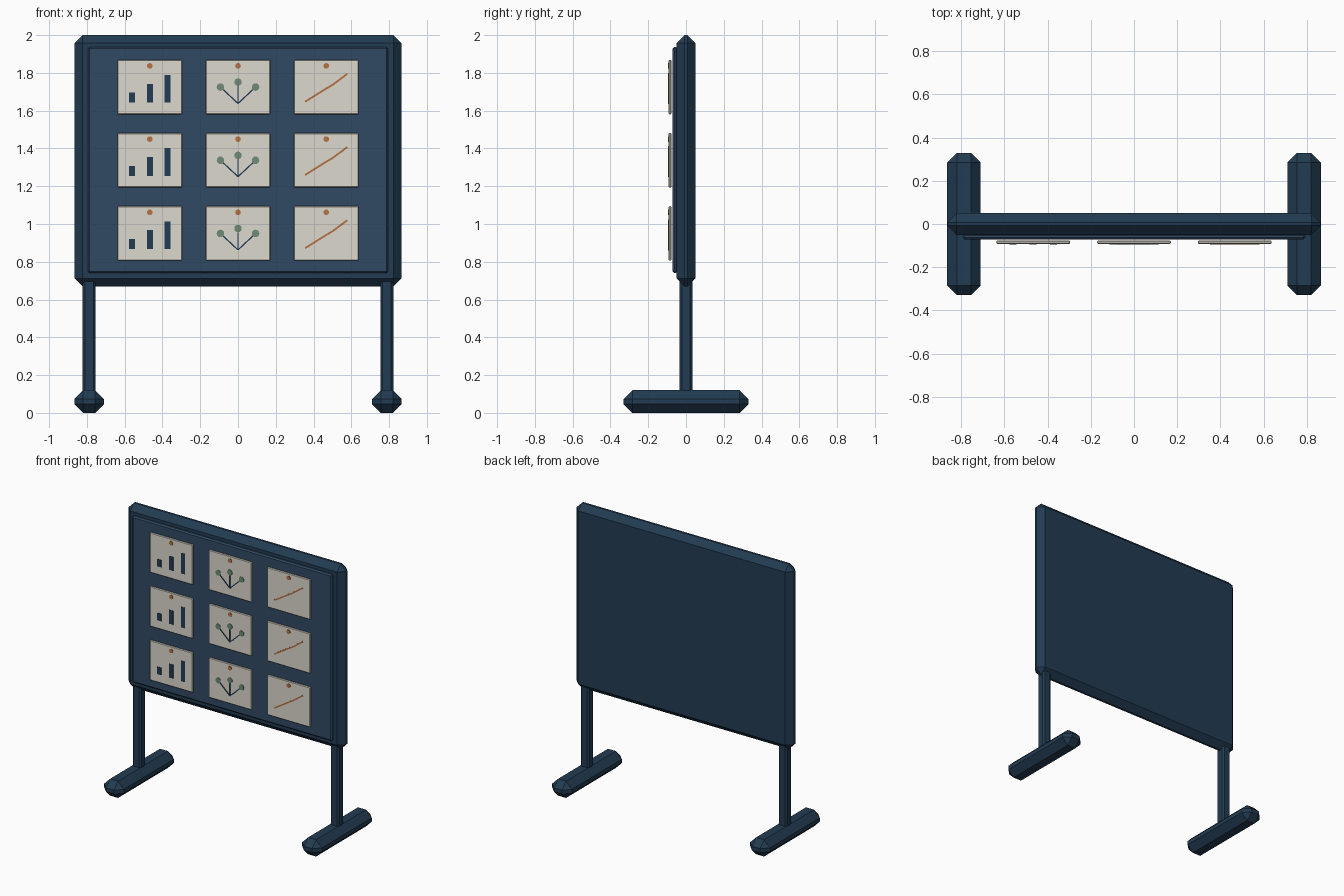
import bpy, bmesh
from math import pi
from mathutils import Vector, Matrix

if "Cube" in bpy.data.objects:
    bpy.data.objects.remove(bpy.data.objects["Cube"])


def material(name, rgb):
    m = bpy.data.materials.new(name)
    m.diffuse_color = (*rgb, 1)
    m.use_nodes = True
    m.node_tree.nodes["Principled BSDF"].inputs["Base Color"].default_value = m.diffuse_color
    return m


NAVY = material("navy", (0.016, 0.045, 0.085))
BLUE = material("board_blue", (0.03, 0.068, 0.125))
CREAM = material("cream", (0.72, 0.69, 0.61))
GREEN = material("green", (0.16, 0.26, 0.19))
COPPER = material("copper", (0.46, 0.17, 0.06))


def finish(bm, name, mat):
    me = bpy.data.meshes.new(name)
    bm.to_mesh(me)
    bm.free()
    ob = bpy.data.objects.new(name, me)
    bpy.context.collection.objects.link(ob)
    me.materials.append(mat)
    return ob


def box(name, lo, hi, mat, chamfer=0):
    lo, hi = Vector(lo), Vector(hi)
    bm = bmesh.new()
    bmesh.ops.create_cube(bm, size=1, matrix=Matrix.Translation((lo + hi) / 2)
                          @ Matrix.Diagonal((*(hi - lo), 1)))
    if chamfer:
        bmesh.ops.bevel(bm, geom=bm.edges[:], offset=chamfer, segments=1,
                        affect='EDGES', profile=0.5)
    return finish(bm, name, mat)


def disc(name, x, z, r, y0, y1, mat):
    bm = bmesh.new()
    bmesh.ops.create_cone(bm, cap_ends=True, segments=16, radius1=r, radius2=r, depth=y1 - y0,
                          matrix=Matrix.Translation((x, (y0 + y1) / 2, z)) @ Matrix.Rotation(pi / 2, 4, 'X'))
    return finish(bm, name, mat)


def ribbon(name, pts, width, y0, y1, mat):
    # flat strip through (x, z) points, extruded in y
    pts = [Vector(p) for p in pts]
    bm = bmesh.new()
    d = (pts[-1] - pts[0]).normalized()
    n = Vector((-d.y, d.x)) * width / 2
    rings = [[bm.verts.new((q.x, y, q.y)) for q, y in
              ((p + n, y0), (p - n, y0), (p - n, y1), (p + n, y1))] for p in pts]
    for a, b in zip(rings, rings[1:]):
        for i in range(4):
            j = (i + 1) % 4
            bm.faces.new((a[i], a[j], b[j], b[i]))
    bm.faces.new(rings[0][::-1])
    bm.faces.new(rings[-1])
    bmesh.ops.recalc_face_normals(bm, faces=bm.faces[:])
    return finish(bm, name, mat)


# Board with chamfered frame and raised display panel
box("board_frame", (-0.865, -0.05, 0.67), (0.865, 0.05, 2.0), NAVY, 0.042)
box("display_panel", (-0.795, -0.071, 0.74), (0.795, -0.045, 1.937), BLUE, 0.009)

# Posts and feet
for side, s in (("left", -1), ("right", 1)):
    x = s * 0.788
    box(side + "_post", (x - 0.034, -0.034, 0.06), (x + 0.034, 0.034, 0.75), NAVY, 0.012)
    box(side + "_foot", (x - 0.078, -0.33, 0), (x + 0.078, 0.33, 0.12), NAVY, 0.046)

# Pinned cards: three rows of bar chart, branch diagram, trend line
F0, F1 = -0.0945, -0.09
for row in range(3):
    z = 1.725 - 0.3875 * row
    for col in range(3):
        x = 0.467 * (col - 1)
        tag = f"_{row}_{col}"
        box("card" + tag, (x - 0.171, -0.092, z - 0.144), (x + 0.171, -0.077, z + 0.144), CREAM, 0.004)
        disc("pin" + tag, x, z + 0.112, 0.015, F0 - 0.001, F1, COPPER)
        if col == 0:
            for i, h in enumerate((0.053, 0.1, 0.147)):
                bx = x + 0.094 * (i - 1)
                box(f"bar{tag}_{i}", (bx - 0.016, F0, z - 0.083), (bx + 0.016, F1, z - 0.083 + h), NAVY)
        elif col == 1:
            for i, (dx, dz) in enumerate(((-0.093, 0), (0, 0.026), (0.093, 0))):
                ribbon(f"stem{tag}_{i}", [(x, z - 0.087), (x + dx, z + dz)], 0.007, F0, F1, NAVY)
                disc(f"node{tag}_{i}", x + dx, z + dz, 0.02, F0 - 0.001, F1, GREEN)
        else:
            ribbon("trend" + tag, [(x - 0.112, z - 0.078), (x, z - 0.008), (x + 0.034, z + 0.012),
                                   (x + 0.112, z + 0.07)], 0.01, F0, F1, COPPER)
